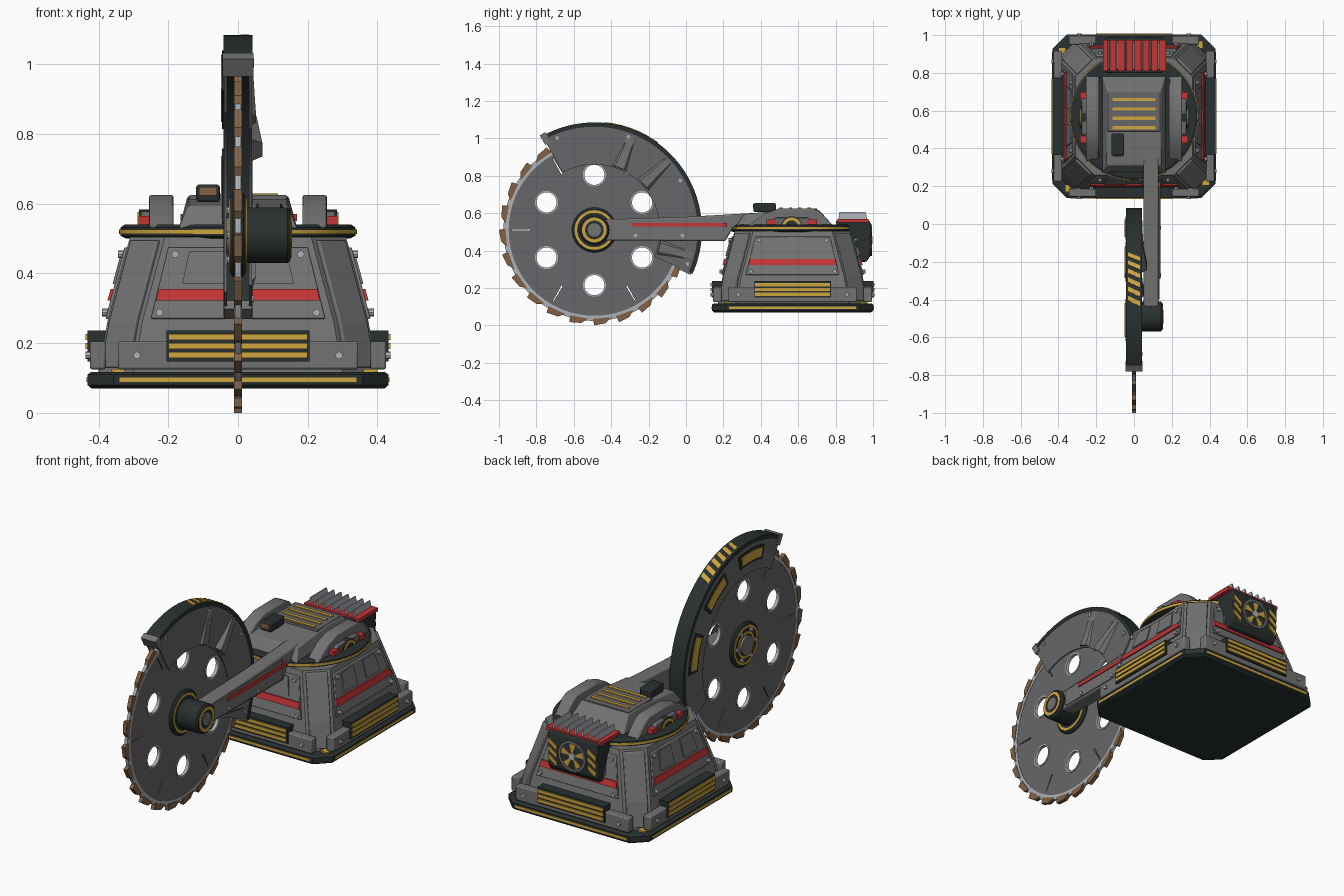
import bpy, bmesh, math
from math import sin, cos, radians
from mathutils import Matrix, Vector

cube = bpy.data.objects.get("Cube")
if cube:
    bpy.data.objects.remove(cube)

def material(name, *rgb):
    m = bpy.data.materials.new(name)
    m.use_nodes = True
    m.diffuse_color = (*rgb, 1)
    bsdf = next(n for n in m.node_tree.nodes if n.type == 'BSDF_PRINCIPLED')
    bsdf.inputs["Base Color"].default_value = (*rgb, 1)
    return m

GRAY = material("armour gray", .17, .17, .172)
STEEL = material("blade steel", .135, .135, .142)
DARK = material("dark green black", .022, .03, .029)
LIGHT = material("pale metal", .42, .45, .48)
YELLOW = material("warning yellow", .62, .38, .05)
RED = material("stripe red", .55, .035, .035)
BROWN = material("tooth brown", .22, .12, .06)

objects = []
BODY = Matrix.Translation((0, .57, 0))
BLADE = Matrix.Translation((0, -.49, .51))
IDENT = Matrix.Identity(4)

def add(name, strips, mat, M=IDENT, closed=False, bevel=0):
    """One object from several lofts; each loft is a list of equal rings."""
    bm = bmesh.new()
    for rings in strips:
        vs = [[bm.verts.new(M @ Vector(p)) for p in ring] for ring in rings]
        n, k = len(vs[0]), len(vs)
        for i in range(k if closed else k - 1):
            a, b = vs[i], vs[(i + 1) % k]
            for j in range(n):
                bm.faces.new((a[j], a[(j + 1) % n], b[(j + 1) % n], b[j]))
        if not closed:
            bm.faces.new(vs[0][::-1])
            bm.faces.new(vs[-1])
    bmesh.ops.remove_doubles(bm, verts=bm.verts, dist=1e-5)
    bmesh.ops.recalc_face_normals(bm, faces=bm.faces)
    me = bpy.data.meshes.new(name)
    bm.to_mesh(me)
    bm.free()
    me.materials.append(mat)
    ob = bpy.data.objects.new(name, me)
    bpy.context.collection.objects.link(ob)
    objects.append(ob)
    if bevel:
        mod = ob.modifiers.new("bevel", 'BEVEL')
        mod.width, mod.segments, mod.limit_method = bevel, 2, 'ANGLE'
    return ob

def box(x0, x1, y0, y1, z0, z1):
    return [[(x0, y0, z), (x1, y0, z), (x1, y1, z), (x0, y1, z)] for z in (z0, z1)]

def prism(profile, x0, x1):
    return [[(x, y, z) for y, z in profile] for x in (x0, x1)]

def turned(profile, a0=0, a1=360, n=48, at=(0, 0, 0)):
    """Turn a closed (x, radius) profile about the x axis."""
    count = n if a1 - a0 == 360 else n + 1
    out = []
    for i in range(count):
        a = radians(a0 + (a1 - a0) * i / n)
        out.append([(at[0] + t, at[1] + r * cos(a), at[2] + r * sin(a)) for t, r in profile])
    return out

def ring(x0, x1, r0, r1, **kw):
    return turned([(x0, r0), (x0, r1), (x1, r1), (x1, r0)], **kw)

def octagon(h, c, z):
    e = h - c
    return [(-e, -h, z), (e, -h, z), (h, -e, z), (h, e, z), (e, h, z), (-e, h, z), (-h, e, z), (-h, -e, z)]

# Base plate and sloped hull
add("base_plate", [[octagon(.42, .07, .07), octagon(.432, .075, .08), octagon(.432, .075, .11),
                    octagon(.42, .07, .118)]], DARK, BODY)
add("hull", [[octagon(.4, .1, .115), octagon(.375, .1, .26), octagon(.31, .1, .505)]], GRAY, BODY)

def face_depth(z):
    return .4 - .025 * (z - .115) / .145 if z < .26 else .375 - .065 * (z - .26) / .245

def corner_depth(z):
    return (2 * face_depth(z) - .1) / math.sqrt(2)

def plate(l0, r0, l1, r1, z0, z1, t, depth=face_depth):
    """Plate lying on the hull slope."""
    return [[(l, -depth(z) - t, z), (r, -depth(z) - t, z), (r, -depth(z) + .01, z), (l, -depth(z) + .01, z)]
            for l, r, z in ((l0, r0, z0), (l1, r1, z1))]

def stud(x, y, z, r=.011):
    """Short bolt pointing along -y."""
    turn = Matrix.Rotation(radians(90), 4, 'Z')
    return [[turn @ Vector(p) + Vector((x, y, z)) for p in rg]
            for rg in turned([(.01, 0), (.01, r), (-.012, r), (-.012, 0)], n=8)]

# Four matching hull sides
for k, side in enumerate(("front", "left", "back", "right")):
    M = BODY @ Matrix.Rotation(radians(90 * k), 4, 'Z')
    add(side + "_panel", [plate(-.25, .25, -.2, .2, .27, .475, .008)], GRAY, M, bevel=.003)
    add(side + "_doors", [plate(s * .1 - .06, s * .1 + .06, s * .09 - .05, s * .09 + .05, .37, .465, .014)
                          for s in (-1, 1)], GRAY, M)
    add(side + "_stripe", [plate(-.235, .235, -.228, .228, .322, .355, .016)], RED, M)
    add(side + "_skirt", [box(-.345, .345, -.425, -.38, .125, .205)], GRAY, M, bevel=.006)
    add(side + "_vent_frame", [box(-.205, .205, -.432, -.37, .148, .236)], DARK, M)
    add(side + "_vent_slats", [box(-.2, .2, -.438, -.43, z, z + .018) for z in (.157, .183, .209)], YELLOW, M)
    add(side + "_base_stripe", [box(-.34, .34, -.434, -.425, .088, .101)], YELLOW, M)
    add(side + "_studs", [stud(s * x, y, z) for s in (-1, 1) for x, y, z in
                          ((.29, -.426, .165), (.18, -.332, .455), (.225, -.378, .288))], LIGHT, M, True)
    add(side + "_corner_mark", [box(.36, .4, -.365, -.325, .115, .126)], YELLOW, M)
    D = M @ Matrix.Rotation(radians(45), 4, 'Z')
    add(side + "_corner_post", [plate(-.055, .055, -.055, .055, .13, .26, .012, corner_depth),
                                plate(-.055, .055, -.055, .055, .26, .495, .012, corner_depth)], GRAY, D, bevel=.004)

# Turntable
UP = BODY @ Matrix.Rotation(radians(-90), 4, 'Y')
add("turntable", [turned([(.5, 0), (.5, .32), (.508, .337), (.532, .337), (.54, .325), (.54, 0)], n=64)], DARK, UP, True)
add("turntable_stripe", [ring(.514, .526, .33, .341, n=64)], YELLOW, UP, True)

# Cabin with roof stripes and sensor
cabin = [(.27, .53), (.31, .595), (.58, .622), (.71, .618), (.79, .53)]
add("cabin", [[[(x * (1 if z < .56 else w), y, z) for y, z in cabin] for x, w in ((-.17, .85), (.17, .85))]],
    GRAY, bevel=.006)
add("roof_panel", [box(-.14, .14, .49, .7, .61, .625)], STEEL, bevel=.003)
add("roof_stripes", [box(-.115, .115, y, y + .018, .62, .63) for y in (.5, .55, .6, .65)], YELLOW)
add("sensor", [box(-.12, -.052, .362, .48, .605, .655)], DARK, bevel=.008)
add("sensor_lens", [box(-.112, -.06, .357, .364, .624, .648)], BROWN)

# Side pods and their half-buried wheels
pod = [(.33, .53), (.42, .598), (.5, .625), (.68, .625), (.72, .605), (.79, .53)]
for s, side in ((1, "left"), (-1, "right")):
    at = (0, .565, .525)
    add(side + "_pod", [prism(pod, s * .185, s * .255)], GRAY, bevel=.006)
    add(side + "_pod_cover", [prism([(.43, .53), (.48, .578), (.65, .578), (.7, .53)], s * .25, s * .278)], STEEL, bevel=.004)
    add(side + "_wheel", [ring(s * .24, s * .284, 0, .058, at=at)], DARK, closed=True)
    add(side + "_wheel_ring", [ring(s * .28, s * .289, .036, .052, at=at)], YELLOW, closed=True)
    add(side + "_wheel_guards", [box(min(s * .25, s * .285), max(s * .25, s * .285), y, y + .05, .535, .565)
                                 for y in (.43, .65)], RED)

# Rear generator: housing, hazard plates, fan and cooling fins
add("generator", [prism([(.8, .56), (.98, .56), (.99, .54), (.985, .37), (.965, .34), (.85, .34)], -.15, .15)], DARK, bevel=.005)
add("generator_top", [box(-.165, .17, .81, .975, .55, .57)], RED)
add("cooling_fins", [[[(x, .815, .565), (x + .012, .815, .565), (x + .012, .97, .565), (x, .97, .565)],
                      [(x + .004, .82, .605), (x + .01, .82, .605), (x + .01, .96, .605), (x + .004, .96, .605)]]
                     for x in (-.14 + .044 * i for i in range(7))], LIGHT)
add("generator_hazard", [[[(x, y, z), (x + .05, y, z + .035), (x + .05, y, z + .058), (x, y, z + .023)]
                          for y in (.98, .993)] for x in (-.145, .095) for z in (.375, .42, .465)], YELLOW)
FAN = Matrix.Translation((0, .985, .455)) @ Matrix.Rotation(radians(90), 4, 'Z')
add("fan_ring", [ring(-.004, .01, .07, .083)], GRAY, FAN, True)
add("fan_hub", [ring(0, .012, 0, .02, n=16)], LIGHT, FAN, True)
add("fan_blades", [ring(0, .008, .018, .068, a0=a, a1=a + 32, n=4) for a in range(0, 360, 72)], YELLOW, FAN)

# Arm
arm = [(-.47, .455), (-.47, .565), (0, .58), (.38, .602), (.38, .53), (.25, .52), (.21, .45)]
add("arm", [prism(arm, .05, .13)], GRAY, bevel=.008)
add("arm_side_rail", [prism([(-.4, .465), (-.4, .555), (.2, .57), (.2, .465)], .125, .135)], GRAY)
add("arm_stripe", [box(.13, .141, -.29, .22, .528, .548)], RED)
add("arm_bolts", [ring(.13, .143, 0, .01, n=8, at=(0, y, .48)) for y in (-.27, -.02)], LIGHT, closed=True)
add("arm_hub", [turned([(.02, 0), (.02, .075), (.032, .08), (.142, .08), (.15, .072), (.15, 0)])], DARK, BLADE, True)
add("arm_hub_ring", [ring(.146, .153, .05, .066)], YELLOW, BLADE, True)
add("arm_hub_cap", [ring(.146, .155, 0, .036, n=24)], GRAY, BLADE, True)

# Saw blade with round holes and radial slots
blade = add("saw_blade", [ring(-.006, .006, 0, .465, n=96)], STEEL, BLADE, True)
holes, slots = [], []
for k in range(6):
    a = radians(30 + 60 * k)
    holes.append((0, .295 * cos(a), .295 * sin(a)))
cutter = add("blade_cutter", [ring(-.05, .05, 0, .055, n=32, at=h) for h in holes], STEEL, BLADE, True)
slot_cutter = add("slot_cutter", [[[(x, r * cos(a) - w * sin(a), r * sin(a) + w * cos(a))
                                    for r, w in ((.345, -.004), (.44, -.002), (.44, .002), (.345, .004))] for x in (-.05, .05)]
                                  for a in (radians(60 * k) for k in range(6))], STEEL, BLADE)
for c in (cutter, slot_cutter):
    mod = blade.modifiers.new("cut", 'BOOLEAN')
    mod.object, mod.operation, mod.solver = c, 'DIFFERENCE', 'EXACT'
    c.hide_render = True
bpy.context.view_layer.update()
cut_mesh = bpy.data.meshes.new_from_object(blade.evaluated_get(bpy.context.evaluated_depsgraph_get()))
blade.modifiers.clear()
blade.data = cut_mesh
for c in (cutter, slot_cutter):
    objects.remove(c)
    bpy.data.objects.remove(c)
add("hole_rims", [ring(-.009, .009, .054, .062, n=32, at=h) for h in holes], LIGHT, BLADE, True)
add("blade_rim", [ring(-.008, .008, .458, .486, n=96)], LIGHT, BLADE, True)

def polar(x, r, deg):
    return (x, r * cos(radians(deg)), r * sin(radians(deg)))

add("blade_teeth", [[[polar(x, .475, a - 1), polar(x, .51, a), polar(x, .502, a + 7), polar(x, .475, a + 11)]
                     for x in (-.011, .011)] for a in range(0, 360, 15)], BROWN, BLADE)
add("blade_hub", [turned([(-.022, .05), (-.022, .11), (-.014, .12), (.014, .12), (.022, .11), (.022, .05)])], DARK, BLADE, True)
add("blade_hub_rings", [ring(x, x + .006, r, r + .014) for x in (-.026, .02) for r in (.092, .058)], YELLOW, BLADE, True)
add("blade_hub_bolts", [ring(-.032, -.018, 0, .011, n=8, at=polar(0, .082, a)) for a in range(0, 360, 60)], LIGHT, BLADE, True)
add("blade_axle", [ring(-.034, .03, 0, .052, n=24)], GRAY, BLADE, True)

# Guard: two side walls, outer rim, end caps, ribs and markings
add("guard_walls", [ring(x, x + .008, r, .56, a0=-24, a1=119, n=60) for x, r in ((-.04, .4), (.032, .35))], STEEL, BLADE)
add("guard_rim", [ring(-.042, .042, .552, .575, a0=-24, a1=119, n=60)], DARK, BLADE)
add("guard_end_caps", [ring(-.045, .045, .525, .584, a0=116.5, a1=120, n=3),
                       ring(-.04, .04, .5, .568, a0=-25, a1=-22, n=3)], GRAY, BLADE)
add("guard_ribs", [[[polar(.036, r, a - w), polar(.036 + h, r, a - w * .6), polar(.036 + h, r, a + w * .6), polar(.036, r, a + w)]
                    for r, w, h in ((.36, 7, t), (.46, 4, t * .6), (.54, 3, .006))]
                   for a, t in ((68, .016), (43, .034), (-15, .016))], GRAY, BLADE)
add("guard_bolts", [ring(.035, .046, 0, .01, n=8, at=polar(0, .53, a)) for a in (112, 70, 30, -20)], LIGHT, BLADE, True)
add("guard_window_frames", [ring(-.046, -.038, .455, .53, a0=a, a1=a + 24, n=8) for a in (4, 42, 80)], DARK, BLADE)
add("guard_windows", [ring(-.049, -.044, .468, .517, a0=a + 2, a1=a + 22, n=8) for a in (4, 42, 80)], YELLOW, BLADE)
add("guard_hazard", [[[polar(x, .57, a), polar(x, .579, a), polar(x, .579, a + 2.6), polar(x, .57, a + 2.6)]
                      for x, a in ((-.032, b), (.032, b + 3))] for b in range(54, 84, 5)], YELLOW, BLADE)

# Smooth shading on round parts, sharp edges kept
bpy.ops.object.select_all(action='DESELECT')
for ob in objects:
    ob.select_set(True)
bpy.context.view_layer.objects.active = objects[0]
bpy.ops.object.shade_smooth_by_angle(angle=radians(30))
